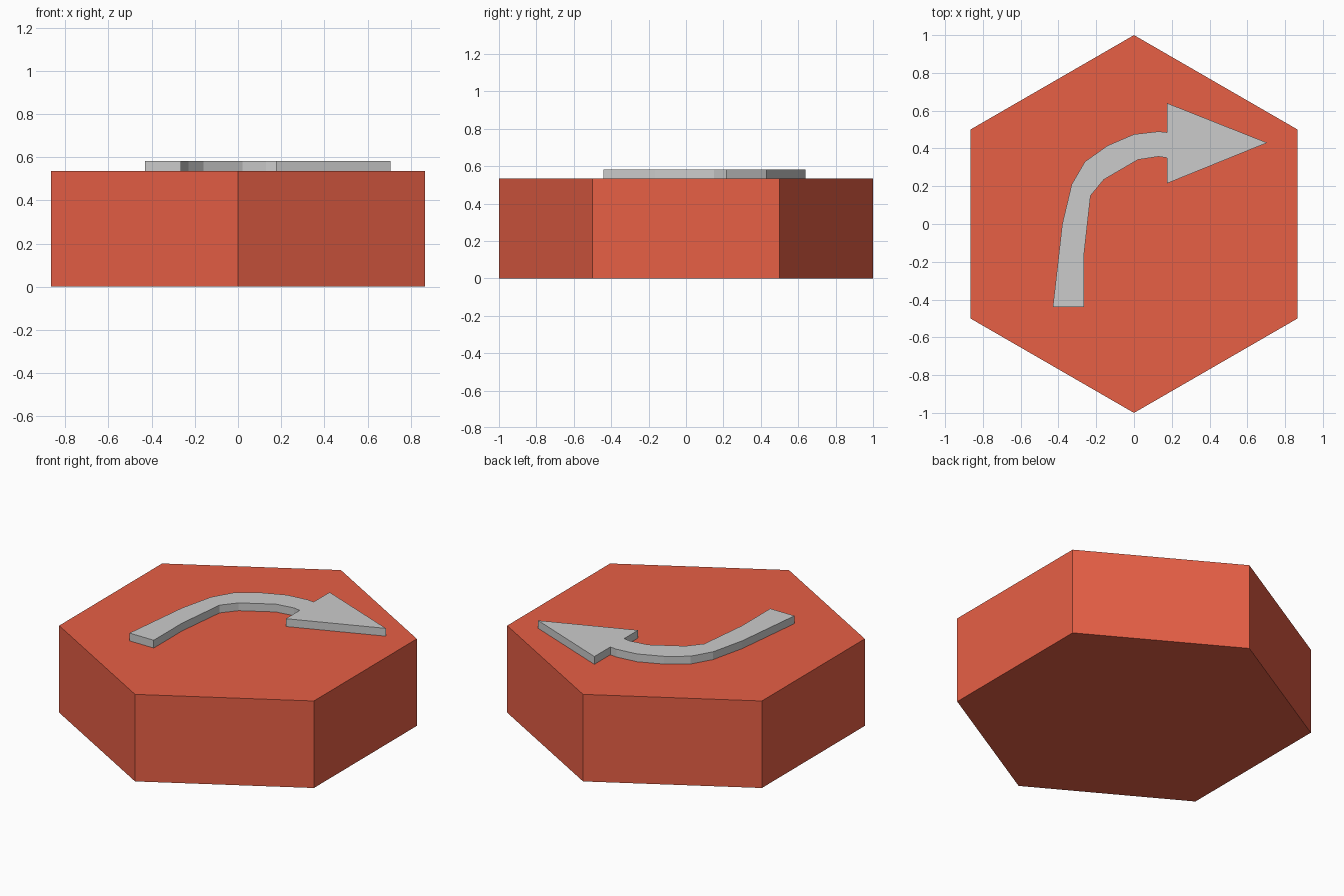
import bpy
import bmesh

if "Cube" in bpy.data.objects:
    bpy.data.objects.remove(bpy.data.objects["Cube"])

BASE_H = 0.535
ARROW_TOP = 0.583

# Hexagonal base block, corners on +y and -y
bpy.ops.mesh.primitive_cylinder_add(vertices=6, radius=1, depth=BASE_H,
                                    location=(0, 0, BASE_H / 2))
base = bpy.context.object
base.name = "hexagon_base"
red = bpy.data.materials.new("red")
red.diffuse_color = (0.8, 0.115, 0.06, 1)
red.use_nodes = True
red.node_tree.nodes["Principled BSDF"].inputs["Base Color"].default_value = red.diffuse_color
base.data.materials.append(red)

# Curved arrow: outer edge, head, then inner edge back to the tail
outer = [(-0.43, -0.44), (-0.38, 0.0), (-0.33, 0.21), (-0.26, 0.33),
         (-0.14, 0.415), (0.0, 0.475), (0.13, 0.49), (0.175, 0.485)]
head = [(0.175, 0.64), (0.705, 0.43), (0.175, 0.215)]
inner = [(0.175, 0.35), (0.13, 0.357), (0.02, 0.34), (-0.16, 0.235),
         (-0.23, 0.15), (-0.24, 0.06), (-0.265, -0.165), (-0.265, -0.44)]

bm = bmesh.new()
face = bm.faces.new([bm.verts.new((x, y, BASE_H)) for x, y in outer + head + inner])
raised = bmesh.ops.extrude_face_region(bm, geom=[face], use_keep_orig=True)
top = [g for g in raised["geom"] if isinstance(g, bmesh.types.BMVert)]
bmesh.ops.translate(bm, verts=top, vec=(0, 0, ARROW_TOP - BASE_H))
bmesh.ops.recalc_face_normals(bm, faces=bm.faces)
mesh = bpy.data.meshes.new("turn_arrow")
bm.to_mesh(mesh)
bm.free()
arrow = bpy.data.objects.new("turn_arrow", mesh)
bpy.context.collection.objects.link(arrow)
